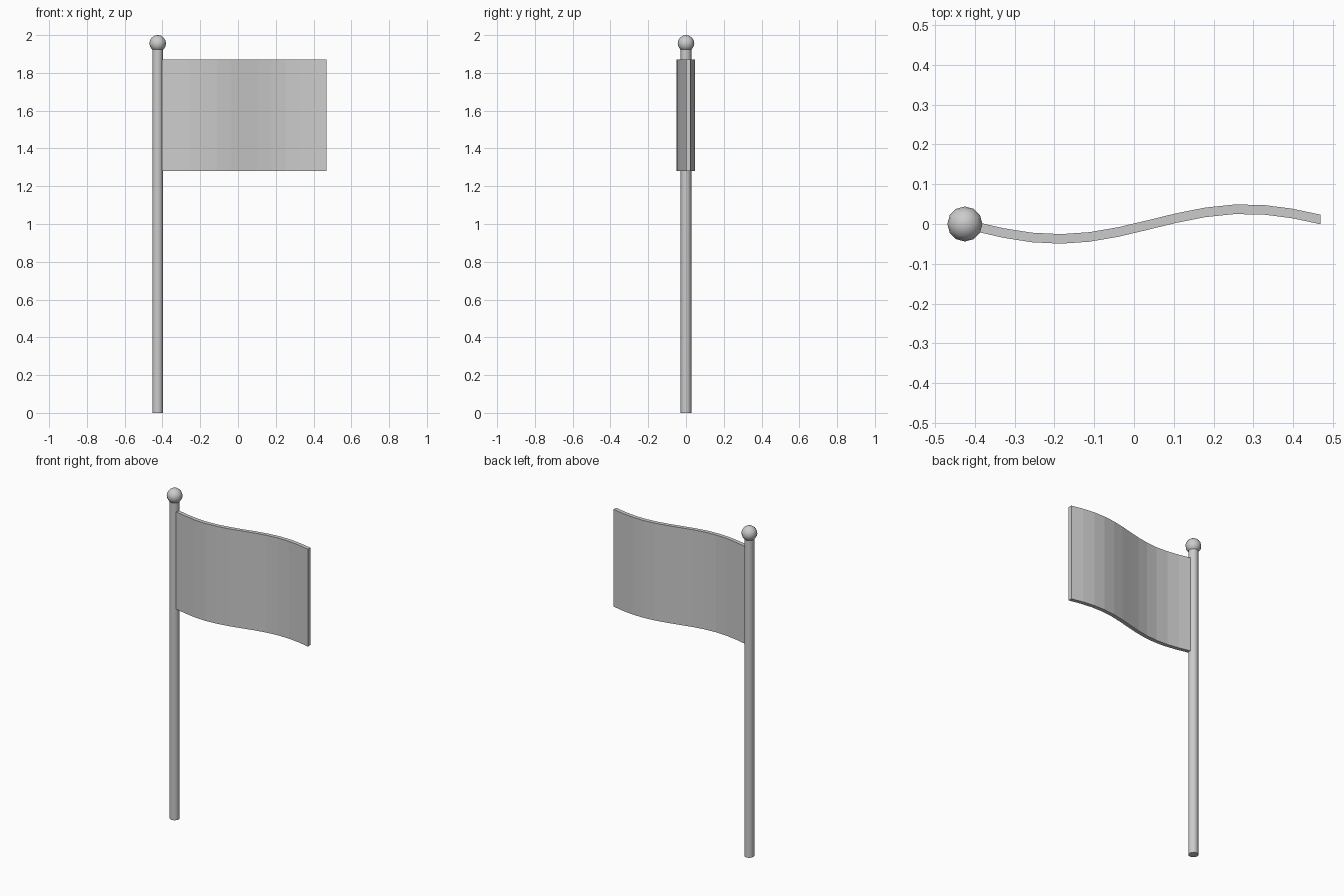
import bpy, bmesh, math

cube = bpy.data.objects.get("Cube")
if cube:
    bpy.data.objects.remove(cube, do_unlink=True)

grey = bpy.data.materials.new("plain grey")
grey.use_nodes = True
COLOUR = (0.6, 0.6, 0.6, 1)
grey.diffuse_color = COLOUR
grey.node_tree.nodes["Principled BSDF"].inputs["Base Color"].default_value = COLOUR

POLE_X = -0.425
POLE_R = 0.028


def finish(obj, name, smooth_angle=None):
    obj.name = name
    obj.data.materials.append(grey)
    if smooth_angle:
        bpy.ops.object.shade_smooth_by_angle(angle=math.radians(smooth_angle))


# Pole
bpy.ops.mesh.primitive_cylinder_add(vertices=12, radius=POLE_R, depth=1.94,
                                    location=(POLE_X, 0, 0.97))
finish(bpy.context.object, "pole", 40)

# Ball on top of the pole
bpy.ops.mesh.primitive_uv_sphere_add(segments=12, ring_count=8, radius=0.044,
                                     location=(POLE_X, 0, 1.956))
finish(bpy.context.object, "finial_ball", 60)

# Waving flag: a wavy strip with constant depth, pulled up to full height
START, END, STEPS = POLE_X + POLE_R - 0.005, 0.469, 12
BOTTOM, TOP, HALF = 1.28, 1.87, 0.012


def wave(x):
    return -0.0375 * math.sin(math.pi * (x - POLE_X) / 0.47)


xs = [START + (END - START) * i / STEPS for i in range(STEPS + 1)]
bm = bmesh.new()
front, back = ([bm.verts.new((x, wave(x) + side * HALF, BOTTOM)) for x in xs]
               for side in (-1, 1))
for i in range(STEPS):
    bm.faces.new((front[i], front[i + 1], back[i + 1], back[i]))
raised = bmesh.ops.extrude_face_region(bm, geom=bm.faces[:])["geom"]
bmesh.ops.translate(bm, vec=(0, 0, TOP - BOTTOM),
                    verts=[g for g in raised if isinstance(g, bmesh.types.BMVert)])
bmesh.ops.recalc_face_normals(bm, faces=bm.faces[:])
mesh = bpy.data.meshes.new("flag")
bm.to_mesh(mesh)
bm.free()
flag = bpy.data.objects.new("flag", mesh)
bpy.context.collection.objects.link(flag)
finish(flag, "flag")
